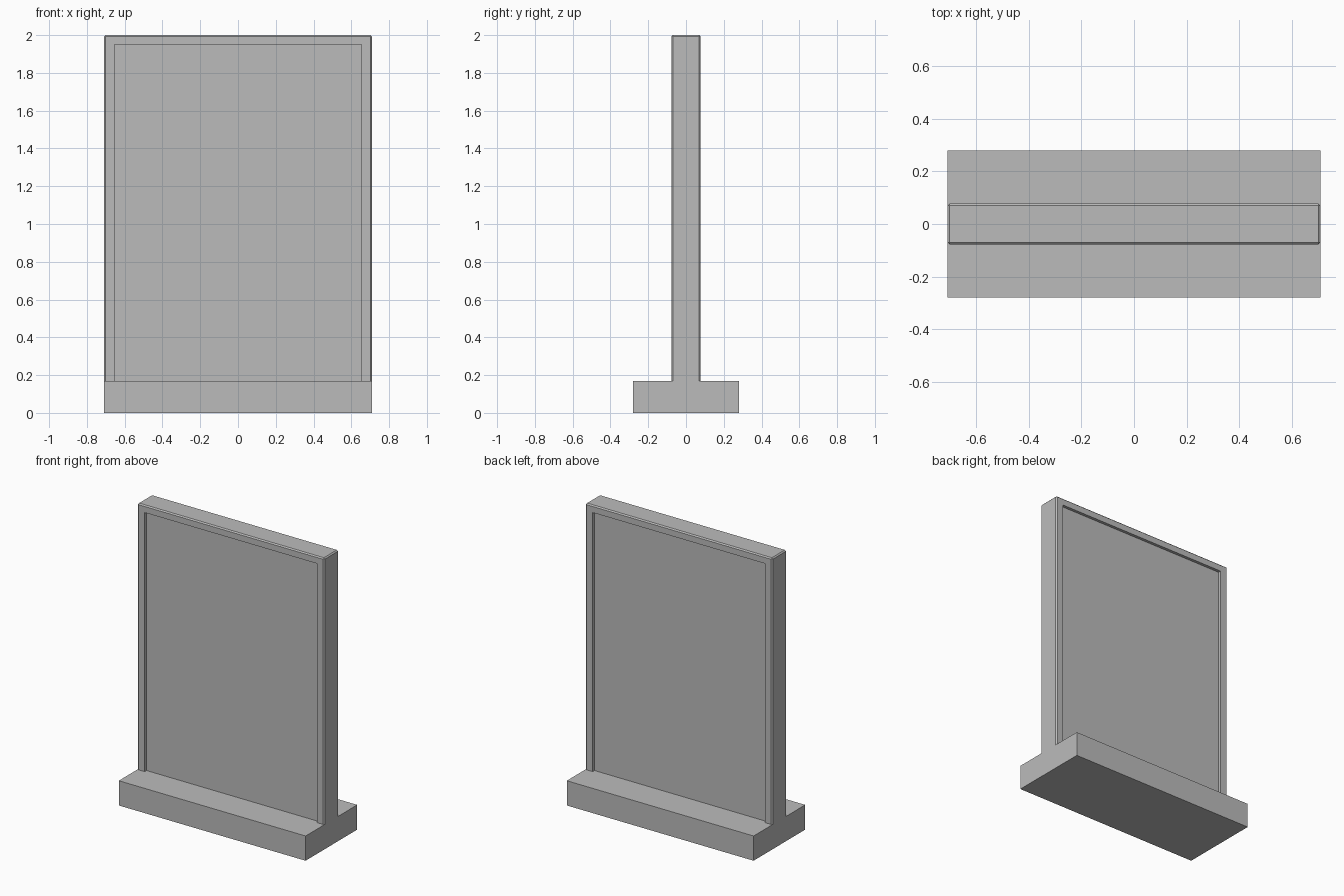
import bpy, bmesh
from mathutils import Matrix

if "Cube" in bpy.data.objects:
    bpy.data.objects.remove(bpy.data.objects["Cube"])

grey = bpy.data.materials.new("plain_grey")
grey.diffuse_color = (0.5, 0.5, 0.5, 1)
grey.use_nodes = True
grey.node_tree.nodes["Principled BSDF"].inputs["Base Color"].default_value = grey.diffuse_color

W, TOP, BASE_H = 0.71, 2.0, 0.17   # half width, full height, base height
THICK, RECESS = 0.078, 0.02        # half thickness of frame, panel inset
SIDE, LIP = 0.055, 0.05            # frame border widths


def add_object(name, bm):
    mesh = bpy.data.meshes.new(name)
    bm.to_mesh(mesh)
    bm.free()
    mesh.materials.append(grey)
    obj = bpy.data.objects.new(name, mesh)
    bpy.context.collection.objects.link(obj)
    return obj


def box(name, x, y, z0, z1):
    bm = bmesh.new()
    bmesh.ops.create_cube(bm, size=1, matrix=Matrix.Translation((0, 0, (z0 + z1) / 2))
                          @ Matrix.Diagonal((2 * x, 2 * y, z1 - z0, 1)))
    return add_object(name, bm)


# Foot slab
box("base", W, 0.28, 0, BASE_H)

# Recessed board inside the frame
box("panel", W - SIDE, THICK - RECESS, BASE_H, TOP - LIP)

# Upside-down U frame, extruded through its thickness
xi, zi = W - SIDE, TOP - LIP
outline = [(-W, BASE_H), (-W, TOP), (W, TOP), (W, BASE_H),
           (xi, BASE_H), (xi, zi), (-xi, zi), (-xi, BASE_H)]
bm = bmesh.new()
face = bm.faces.new([bm.verts.new((x, -THICK, z)) for x, z in outline])
ext = bmesh.ops.extrude_face_region(bm, geom=[face])
verts = [g for g in ext["geom"] if isinstance(g, bmesh.types.BMVert)]
bmesh.ops.translate(bm, verts=verts, vec=(0, 2 * THICK, 0))
bmesh.ops.recalc_face_normals(bm, faces=bm.faces)

# Fine chamfer along the outer edges of the frame
outer = [e for e in bm.edges
         if all(abs(abs(v.co.x) - W) < 1e-4 for v in e.verts)
         and any(v.co.z > BASE_H + 1e-4 for v in e.verts)]
bmesh.ops.bevel(bm, geom=outer, offset=0.008, offset_type='OFFSET',
                segments=1, profile=0.5, affect='EDGES')
add_object("frame", bm)
